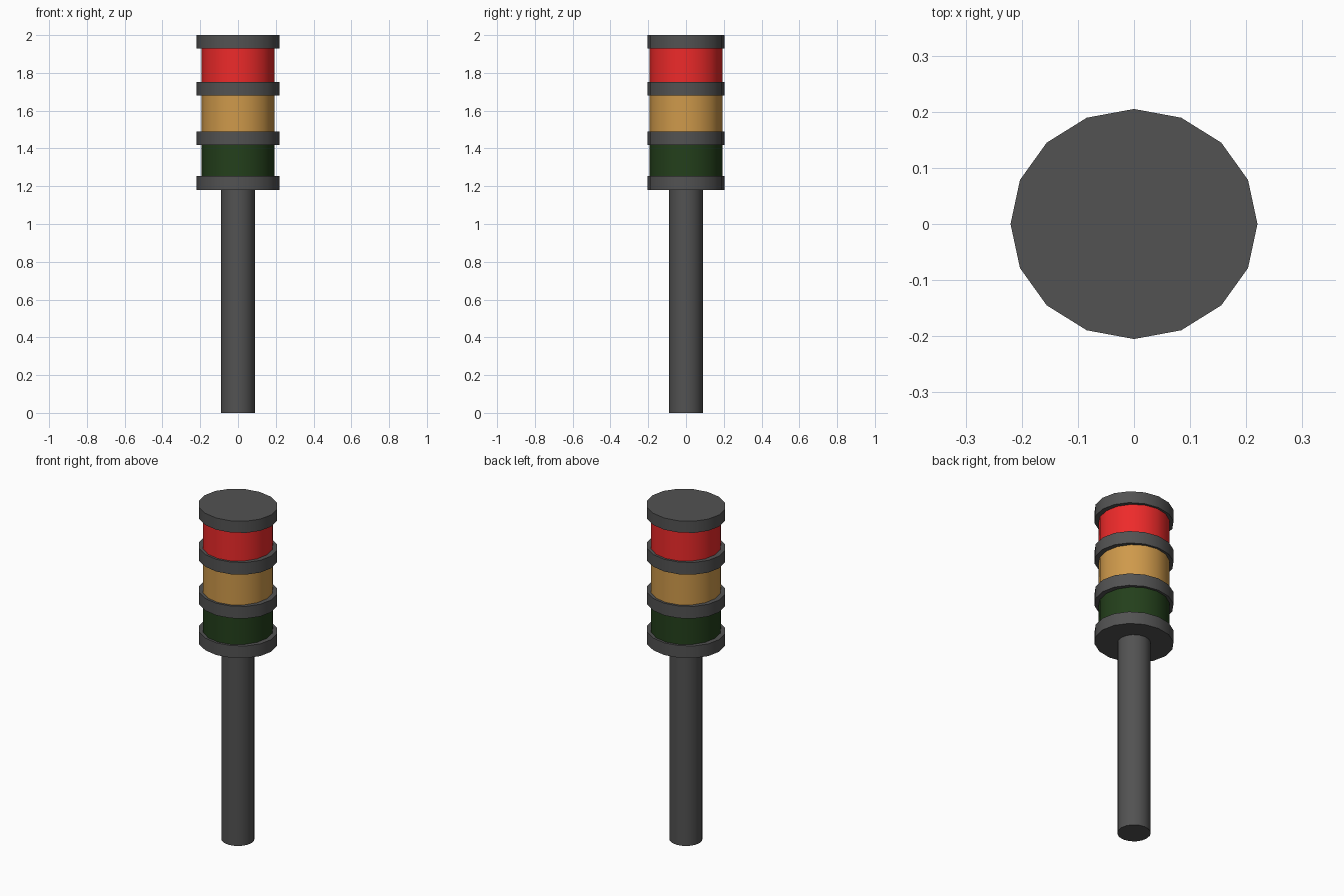
import bpy, math

if "Cube" in bpy.data.objects:
    bpy.data.objects.remove(bpy.data.objects["Cube"])

def material(name, color):
    m = bpy.data.materials.new(name)
    m.diffuse_color = (*color, 1)
    m.use_nodes = True
    m.node_tree.nodes["Principled BSDF"].inputs["Base Color"].default_value = m.diffuse_color
    return m

def disc(name, rx, ry, z0, z1, mat, sides=16):
    # upright elliptical cylinder, with a vertex on the +x axis
    bpy.ops.mesh.primitive_cylinder_add(vertices=sides, radius=1, depth=z1 - z0,
                                        location=(0, 0, (z0 + z1) / 2))
    o = bpy.context.object
    o.name = name
    o.scale = (rx, ry, 1)
    bpy.ops.object.transform_apply(location=False, rotation=False, scale=True)
    bpy.ops.object.shade_smooth_by_angle(angle=math.radians(35))
    o.data.materials.append(mat)
    return o

grey = material("dark_grey", (0.085, 0.085, 0.085))
red = material("red_lens", (0.85, 0.023, 0.023))
amber = material("amber_lens", (0.62, 0.32, 0.07))
green = material("green_lens", (0.017, 0.05, 0.011))

# Pole
disc("pole", 0.09, 0.09, 0, 1.19, grey)

# Separator plates between the lenses
plates = [(1.18, 1.253), (1.417, 1.49), (1.68, 1.753), (1.93, 2.0)]
for i, (z0, z1) in enumerate(plates):
    disc(f"separator_plate_{i + 1}", 0.22, 0.205, z0, z1, grey)

# Coloured lenses, seated on the plates
for i, (name, mat) in enumerate([("green", green), ("amber", amber), ("red", red)]):
    disc(f"{name}_lens", 0.192, 0.192, plates[i][1] - 0.01, plates[i + 1][0] + 0.01, mat)
